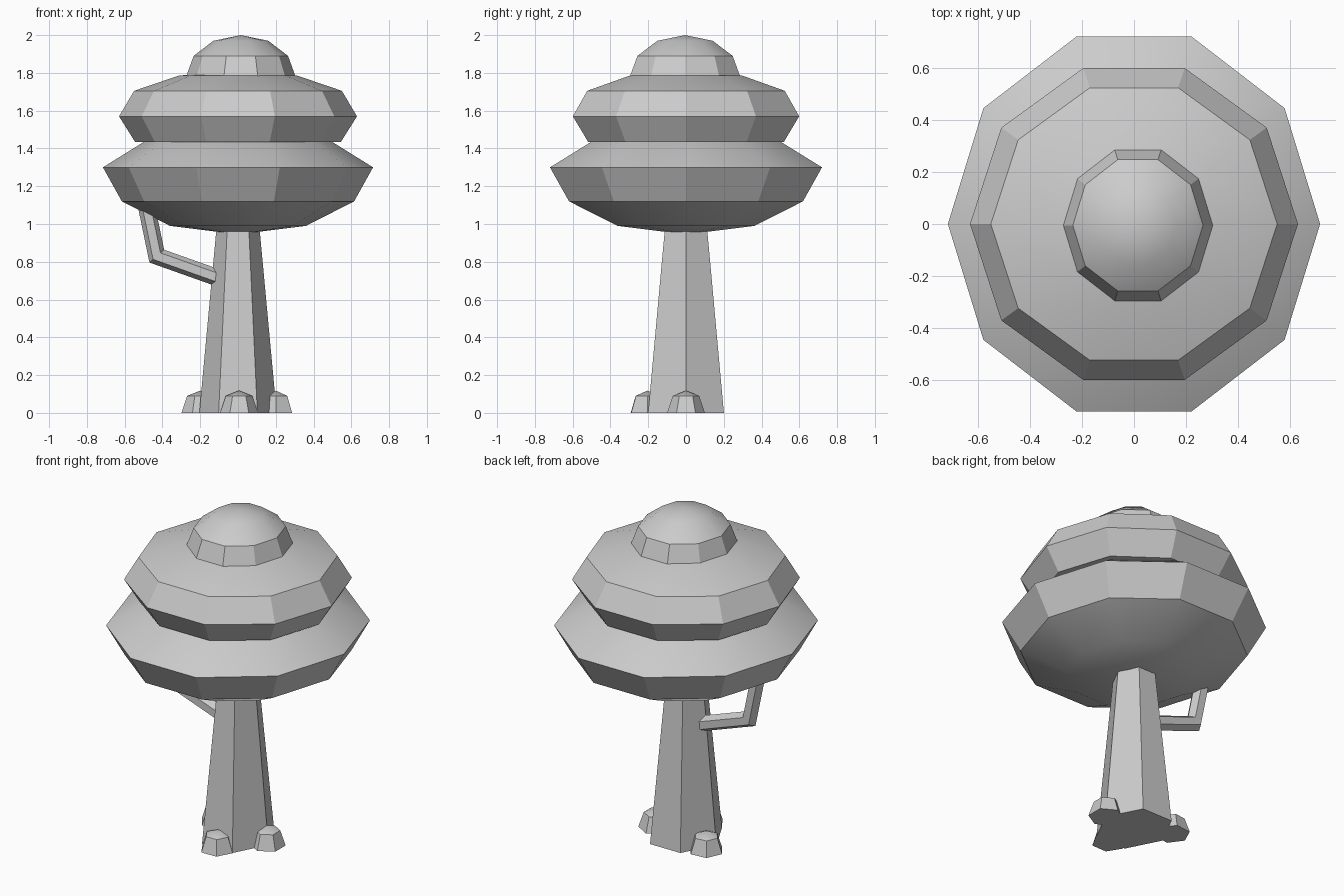
import bpy
import math
from mathutils import Vector

cube = bpy.data.objects.get("Cube")
if cube:
    bpy.data.objects.remove(cube, do_unlink=True)

# One plain grey for the whole tree
grey = bpy.data.materials.new("plain_grey")
grey.use_nodes = True
colour = (0.6, 0.6, 0.6, 1.0)
grey.diffuse_color = colour
grey.node_tree.nodes["Principled BSDF"].inputs["Base Color"].default_value = colour


def finish(name, verts, faces):
    mesh = bpy.data.meshes.new(name)
    mesh.from_pydata(verts, [], faces)
    mesh.materials.append(grey)
    obj = bpy.data.objects.new(name, mesh)
    bpy.context.collection.objects.link(obj)
    bpy.ops.object.select_all(action='DESELECT')
    obj.select_set(True)
    bpy.context.view_layer.objects.active = obj
    bpy.ops.object.mode_set(mode='EDIT')
    bpy.ops.mesh.select_all(action='SELECT')
    bpy.ops.mesh.normals_make_consistent(inside=False)
    bpy.ops.object.mode_set(mode='OBJECT')
    bpy.ops.object.shade_smooth_by_angle(angle=math.radians(30))
    return obj


def bridge(rings):
    """Join equal rings of points with quads and close both ends."""
    n = len(rings[0])
    verts = [p for ring in rings for p in ring]
    faces = [(k * n + i, k * n + (i + 1) % n, (k + 1) * n + (i + 1) % n, (k + 1) * n + i)
             for k in range(len(rings) - 1) for i in range(n)]
    faces.append(tuple(reversed(range(n))))
    return verts, faces, n


def lathe(name, profile, sides, centre=(0, 0), y_scale=1.0, turn=0.0, apex=None, nadir=None):
    """Polygonal turned body from (radius, height) pairs, with optional pointed ends."""
    steps = [turn + math.tau * i / sides for i in range(sides)]
    rings = [[(centre[0] + r * math.cos(a), centre[1] + r * y_scale * math.sin(a), z)
              for a in steps] for r, z in profile]
    verts, faces, n = bridge(rings)
    last = (len(rings) - 1) * n
    if nadir is not None:
        faces.pop()
        verts.append((*centre, nadir))
        faces += [((i + 1) % n, i, len(verts) - 1) for i in range(n)]
    if apex is not None:
        verts.append((*centre, apex))
        faces += [(last + i, last + (i + 1) % n, len(verts) - 1) for i in range(n)]
    else:
        faces.append(tuple(range(last, last + n)))
    return finish(name, verts, faces)


# Trunk
lathe("trunk", [(0.205, 0), (0.11, 1.02)], 6, y_scale=1.13)

# Three tiers of foliage
lathe("foliage_lower", [(0.36, 0.99), (0.615, 1.12), (0.715, 1.3), (0.49, 1.44), (0.25, 1.52)],
      10, y_scale=1.059, apex=1.54, nadir=0.945)
lathe("foliage_middle", [(0.545, 1.435), (0.63, 1.57), (0.55, 1.705), (0.315, 1.785)],
      10, apex=1.82)
lathe("foliage_top", [(0.29, 1.78), (0.25, 1.89), (0.145, 1.97)],
      10, centre=(0.015, -0.005), y_scale=1.06, apex=2.0)

# Stones around the foot, each with a flat side facing outward
stones = {"stone_front": (0.005, -0.205), "stone_left": (0.2, 0.0), "stone_right": (-0.2, 0.09)}
for name, (x, y) in stones.items():
    lathe(name, [(0.1, 0), (0.07, 0.09)], 6, centre=(x, y),
          turn=math.atan2(y, x) + math.pi / 6, apex=0.118)

# Bent branch: six-sided tube with a mitred elbow
path = [Vector(p) for p in ((-0.05, 0, 0.695), (-0.43, 0, 0.83), (-0.49, 0, 1.12))]
dirs = [(b - a).normalized() for a, b in zip(path, path[1:])]
rings = []
for k, p in enumerate(path):
    d0, d1 = dirs[max(k - 1, 0)], dirs[min(k, len(dirs) - 1)]
    mid = (d0 + d1).normalized()
    across = Vector((0, 1, 0))
    up = across.cross(mid) / mid.dot(d0)
    rings.append([tuple(p + 0.045 * (across * math.cos(a) + up * math.sin(a)))
                  for a in (math.tau * (i + 0.5) / 6 for i in range(6))])
verts, faces, n = bridge(rings)
faces.append(tuple(range(len(verts) - n, len(verts))))
finish("branch", verts, faces)
